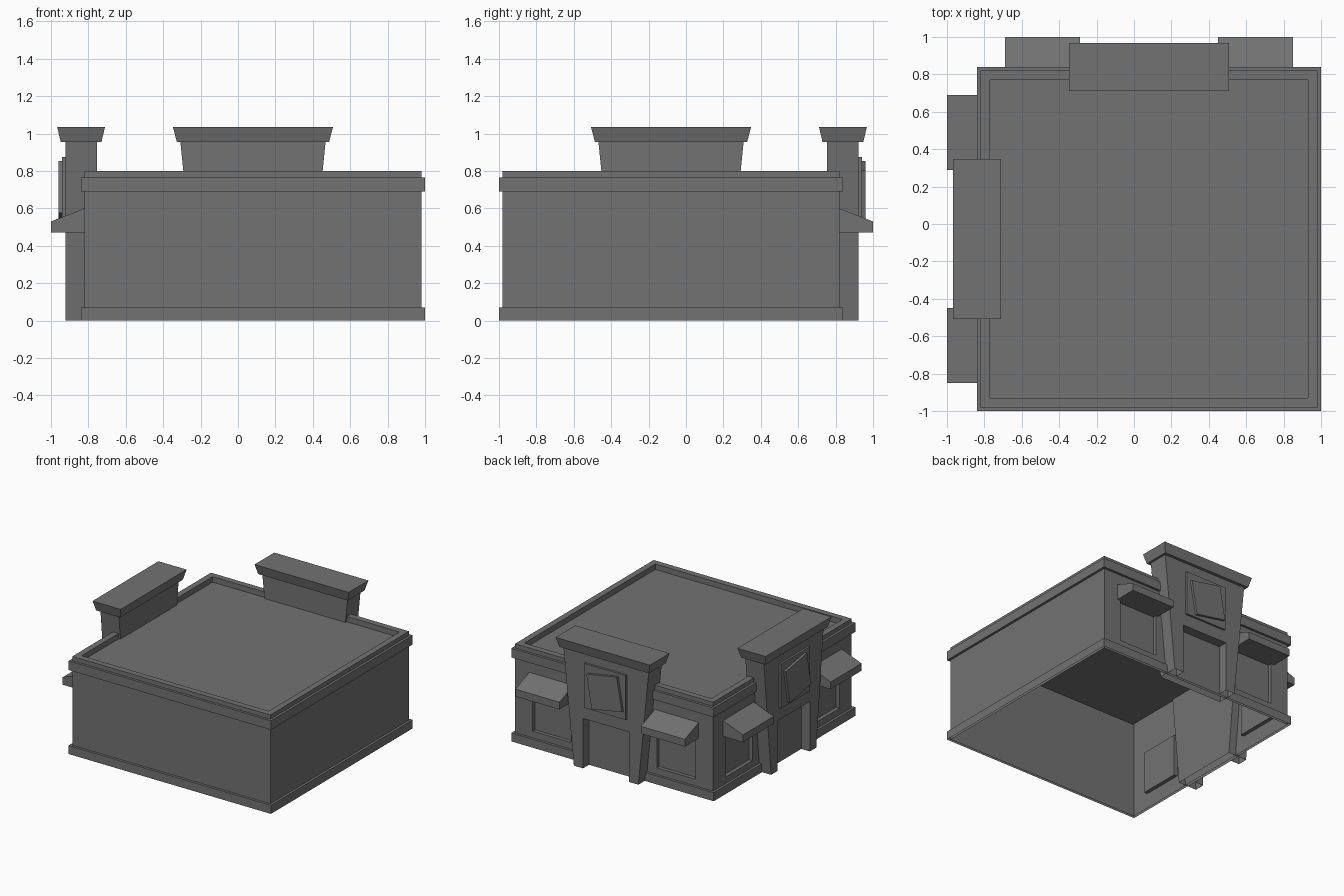
import bpy, bmesh, math
from mathutils import Matrix, Vector

if "Cube" in bpy.data.objects:
    bpy.data.objects.remove(bpy.data.objects["Cube"])

CX, CY = 0.08, -0.08          # centre of the square building
HALF = 0.90                   # half width of the walls
YW = CY + HALF                # outside face of the back wall
TURN = (Matrix.Translation((CX, CY, 0)) @ Matrix.Rotation(math.pi / 2, 4, 'Z')
        @ Matrix.Translation((-CX, -CY, 0)))
facade = []                   # back parts, repeated on the left side

dark = bpy.data.materials.new("dark_grey")
dark.diffuse_color = (0.17, 0.17, 0.17, 1)
dark.use_nodes = True
dark.node_tree.nodes["Principled BSDF"].inputs["Base Color"].default_value = dark.diffuse_color


def finish(name, bm, repeat=False, recalc=True):
    if recalc:
        bmesh.ops.recalc_face_normals(bm, faces=bm.faces)
    # the building is open underneath
    ground = [f for f in bm.faces if all(v.co.z < 1e-4 for v in f.verts)]
    bmesh.ops.delete(bm, geom=ground, context='FACES_ONLY')
    me = bpy.data.meshes.new(name)
    bm.to_mesh(me)
    bm.free()
    me.materials.append(dark)
    ob = bpy.data.objects.new(name, me)
    bpy.context.collection.objects.link(ob)
    if repeat:
        facade.append(ob)
    return ob


def prism(name, pts, direction):
    """Extrude a planar outline along a direction."""
    bm = bmesh.new()
    n = len(pts)
    a = [bm.verts.new(p) for p in pts]
    b = [bm.verts.new(Vector(p) + Vector(direction)) for p in pts]
    bm.faces.new(a)
    bm.faces.new(b)
    for i in range(n):
        j = (i + 1) % n
        bm.faces.new((a[i], a[j], b[j], b[i]))
    return finish(name, bm, True)


def facing(name, outline, y0, y1):
    """Prism from an (x offset, z) outline, facing the back."""
    return prism(name, [(CX + x, y0, z) for x, z in outline], (0, y1 - y0, 0))


def square_sweep(name, profile, cap=False):
    """Sweep a (radius, z) profile round the square plan."""
    bm = bmesh.new()
    rings = [[bm.verts.new((CX + sx * r, CY + sy * r, z))
              for sx, sy in ((-1, -1), (1, -1), (1, 1), (-1, 1))] for r, z in profile]
    for a, b in zip(rings, rings[1:]):
        for i in range(4):
            j = (i + 1) % 4
            bm.faces.new((a[i], a[j], b[j], b[i]))
    if cap:
        bm.faces.new(rings[-1])
    return finish(name, bm, recalc=False)


# roof with parapet, base and cornice bands
square_sweep("roof", [(HALF, 0.80), (0.85, 0.80), (0.85, 0.755)], cap=True)
square_sweep("base_band", [(0.92, 0), (0.92, 0.07), (HALF, 0.07)])
square_sweep("cornice_band", [(HALF, 0.69), (0.92, 0.69), (0.92, 0.765), (HALF, 0.765)])

# plain front and right walls
bm = bmesh.new()
x0, x1, y0 = CX - HALF, CX + HALF, CY - HALF
for a, b in (((x0, y0), (x1, y0)), ((x1, y0), (x1, YW))):
    bm.faces.new([bm.verts.new(p) for p in
                  ((*a, 0), (*b, 0), (*b, 0.8), (*a, 0.8))])
finish("plain_walls", bm, recalc=False)

# shop wall with two recessed windows
bm = bmesh.new()
xs = [x0, -0.66, -0.31, 0.47, 0.82, x1]
zs = [0, 0.125, 0.47, 0.80]
grid = [[bm.verts.new((x, YW, z)) for x in xs] for z in zs]
windows = []
for k in range(3):
    for i in range(5):
        f = bm.faces.new((grid[k][i + 1], grid[k][i], grid[k + 1][i], grid[k + 1][i + 1]))
        if k == 1 and i in (1, 3):
            windows.append(f)
bm.normal_update()
for f in windows:
    ext = bmesh.ops.extrude_face_region(bm, geom=[f])
    bmesh.ops.translate(bm, vec=(0, -0.03, 0),
                        verts=[g for g in ext['geom'] if isinstance(g, bmesh.types.BMVert)])
    if f.is_valid:
        bm.faces.remove(f)
finish("window_wall", bm, True, recalc=False)

# awnings
for side in (-1, 1):
    left = CX + side * 0.57 - 0.20
    prism("awning", [(left, y, z) for y, z in
                     ((YW, 0.47), (1.0, 0.47), (1.0, 0.53), (YW, 0.60))], (0.40, 0, 0))

# tapered entrance tower: back slab plus front layer with the door notch
ZT = 0.955
facing("tower_back", [(-0.293, 0), (0.293, 0), (0.388, ZT), (-0.388, ZT)], 0.755, 0.845)
facing("tower_front", [(-0.293, 0), (-0.21, 0), (-0.21, 0.41), (0.21, 0.41), (0.21, 0),
                       (0.293, 0), (0.388, ZT), (-0.388, ZT)], 0.845, 0.923)

# flared tower cap
bm = bmesh.new()
rings = []
for hx, ya, yb, z in ((0.407, 0.73, 0.948, ZT), (0.428, 0.711, 0.967, 1.035)):
    rings.append([bm.verts.new((CX + s * hx, y, z))
                  for s, y in ((-1, ya), (1, ya), (1, yb), (-1, yb))])
for i in range(4):
    j = (i + 1) % 4
    bm.faces.new((rings[0][i], rings[0][j], rings[1][j], rings[1][i]))
for r in rings:
    bm.faces.new(r)
finish("tower_cap", bm, True)

# sign plate with a tilted square panel
facing("sign_plate", [(-0.19, 0.51), (0.19, 0.51), (0.19, 0.875), (-0.19, 0.875)], 0.92, 0.94)
r = 0.14 * math.sqrt(2)
angles = [math.radians(45 + 90 * i - 10) for i in range(4)]
facing("sign_panel", [(-0.008 + r * math.cos(a), 0.69 + r * math.sin(a)) for a in angles],
       0.94, 0.96)

# repeat the whole facade on the left side
for ob in list(facade):
    dup = ob.copy()
    dup.name = "left_" + ob.name
    dup.matrix_world = TURN
    bpy.context.collection.objects.link(dup)
